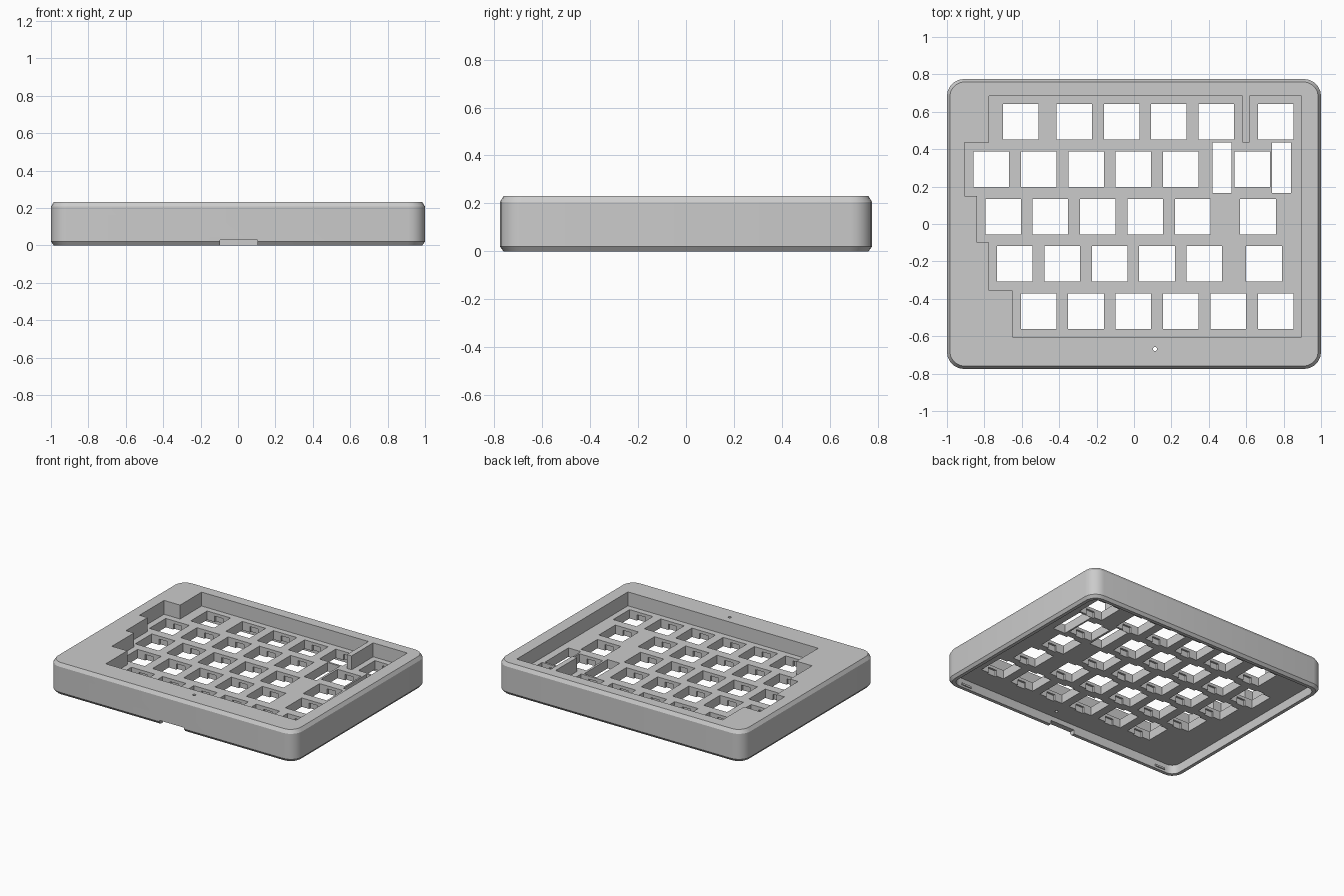
import bpy, bmesh, math

if "Cube" in bpy.data.objects:
    bpy.data.objects.remove(bpy.data.objects["Cube"], do_unlink=True)

grey = bpy.data.materials.new("plain grey")
grey.use_nodes = True
COL = (0.6, 0.6, 0.6, 1)
grey.diffuse_color = COL
grey.node_tree.nodes["Principled BSDF"].inputs["Base Color"].default_value = COL

TOP, FLOOR, CEIL = 0.232, 0.13, 0.065   # case top, recess floor, underside of plate
HOLE, LIP = 0.19, 0.022


def rounded(w, d, r, steps=5):
    """Outline of a rounded rectangle with half sizes w and d."""
    pts = []
    for k, (sx, sy) in enumerate([(1, 1), (-1, 1), (-1, -1), (1, -1)]):
        for i in range(steps + 1):
            a = math.pi / 2 * (k + i / steps)
            pts.append((sx * (w - r) + r * math.cos(a), sy * (d - r) + r * math.sin(a)))
    return pts


def loft(bm, layers):
    """Closed solid through (outline, z) layers of equal length."""
    rings = [[bm.verts.new((x, y, z)) for x, y in pts] for pts, z in layers]
    n = len(rings[0])
    for a, b in zip(rings, rings[1:]):
        for i in range(n):
            j = (i + 1) % n
            bm.faces.new((a[i], a[j], b[j], b[i]))
    bm.faces.new(rings[0][::-1])
    bm.faces.new(rings[-1])


def box(bm, x0, x1, y0, y1, z0, z1):
    outline = [(x0, y0), (x1, y0), (x1, y1), (x0, y1)]
    loft(bm, [(outline, z0), (outline, z1)])


def finish(name, bm):
    bmesh.ops.recalc_face_normals(bm, faces=bm.faces)
    mesh = bpy.data.meshes.new(name)
    bm.to_mesh(mesh)
    bm.free()
    mesh.materials.append(grey)
    ob = bpy.data.objects.new(name, mesh)
    bpy.context.collection.objects.link(ob)
    return ob


def cut(target, bm):
    """Subtract a solid from the target and discard it."""
    tool = finish("cutter", bm)
    tool.hide_render = True
    mod = target.modifiers.new("cut", 'BOOLEAN')
    mod.operation, mod.solver, mod.object = 'DIFFERENCE', 'EXACT', tool
    bpy.context.view_layer.objects.active = target
    bpy.ops.object.modifier_apply(modifier=mod.name)
    bpy.data.objects.remove(tool, do_unlink=True)


# Outer shell with chamfered top and bottom edges
bm = bmesh.new()
loft(bm, [(rounded(0.985, 0.76, 0.08), 0), (rounded(1, 0.775, 0.09), 0.02),
          (rounded(1, 0.775, 0.09), TOP - 0.025), (rounded(0.985, 0.76, 0.08), TOP)])
case = finish("keyboard_case", bm)

# Hollow underside
bm = bmesh.new()
inner = rounded(0.96, 0.735, 0.06)
loft(bm, [(inner, -0.1), (inner, CEIL)])
cut(case, bm)

# Stepped key well with a divider at the back
well = [(-0.775, 0.685), (-0.775, 0.435), (-0.905, 0.435), (-0.905, 0.15), (-0.84, 0.15),
        (-0.84, -0.10), (-0.775, -0.10), (-0.775, -0.355), (-0.65, -0.355), (-0.65, -0.605),
        (0.895, -0.605), (0.895, 0.685), (0.618, 0.685), (0.618, 0.435), (0.58, 0.435),
        (0.58, 0.685)]
bm = bmesh.new()
loft(bm, [(well, FLOOR), (well, 0.4)])
cut(case, bm)

# Key rows: y centre, first key x, run length, then the odd keys
PITCH = 0.2533
rows = [(0.547, -0.32, 4, (-0.605, 0.757)), (0.293, -0.763, 5, (0.632,)),
        (0.04, -0.70, 5, (0.663,)), (-0.213, -0.637, 5, (0.695,)),
        (-0.467, -0.51, 5, (0.757,))]
keys = [(x, y) for y, x0, n, extra in rows
        for x in [x0 + i * PITCH for i in range(n)] + list(extra)]

# Switch openings and stabiliser slots
bm = bmesh.new()
h = HOLE / 2
for x, y in keys:
    box(bm, x - h, x + h, y - h, y + h, -0.05, 0.18)
for x in (0.471, 0.789):
    box(bm, x - 0.05, x + 0.05, 0.165, 0.437, -0.05, 0.18)
cut(case, bm)

# Clip notches under the lip of each opening
bm = bmesh.new()
for x, y in keys:
    box(bm, x - 0.034, x + 0.034, y - h - 0.014, y + h + 0.014, -0.05, FLOOR - LIP)
cut(case, bm)

# Indicator hole and cable opening in the front wall
bm = bmesh.new()
hole = [(0.112 + x, -0.668 + y) for x, y in rounded(0.011, 0.011, 0.0105, 3)]
loft(bm, [(hole, -0.05), (hole, 0.3)])
cut(case, bm)
bm = bmesh.new()
box(bm, -0.095, 0.105, -0.9, -0.65, -0.05, 0.03)
cut(case, bm)

# Snap ridges inside the front and back walls
for side, y in (("front", -0.735), ("back", 0.735)):
    bm = bmesh.new()
    for x in (-0.84, 0.84):
        box(bm, x - 0.04, x + 0.04, y - 0.008, y + 0.008, 0.015, 0.028)
    finish(side + "_snap_ridges", bm)

# Smooth corners, crisp edges
bpy.ops.object.select_all(action='DESELECT')
case.select_set(True)
bpy.context.view_layer.objects.active = case
bpy.ops.object.shade_smooth_by_angle(angle=math.radians(25))
